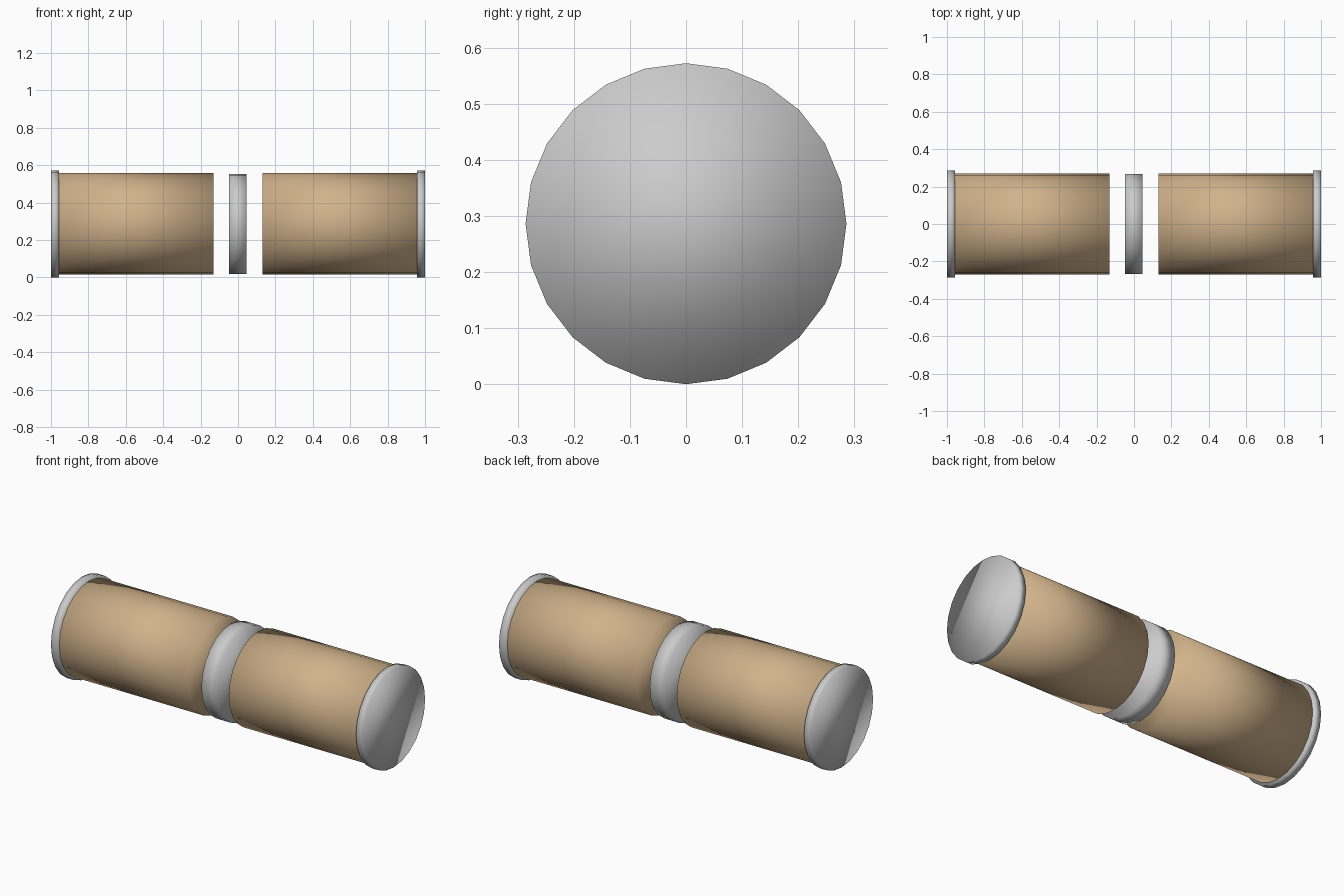
import bpy
from math import pi

if "Cube" in bpy.data.objects:
    bpy.data.objects.remove(bpy.data.objects["Cube"])

SIDES = 24
AXIS_Z = 0.286

tan = bpy.data.materials.new("tan")
tan.diffuse_color = (0.64, 0.45, 0.26, 1)
tan.use_nodes = True
tan.node_tree.nodes["Principled BSDF"].inputs["Base Color"].default_value = tan.diffuse_color


def drum(name, x0, x1, radius, material=None):
    """Closed, smooth-shaded cylinder lying along x from x0 to x1."""
    bpy.ops.mesh.primitive_cylinder_add(
        vertices=SIDES, radius=radius, depth=x1 - x0,
        location=((x0 + x1) / 2, 0, AXIS_Z), rotation=(0, pi / 2, 0))
    ob = bpy.context.object
    ob.name = name
    bpy.ops.object.shade_smooth()
    if material:
        ob.data.materials.append(material)
    return ob


# Tan barrels and their grey end caps, one pair on each side
for side, s in (("left", -1), ("right", 1)):
    drum(side + "_barrel", *sorted((s * 0.13, s * 0.96)), 0.271, tan)
    drum(side + "_end_cap", *sorted((s * 0.957, s * 1.0)), 0.286)

# Grey disc floating between the barrels
drum("middle_disc", -0.048, 0.046, 0.267)
